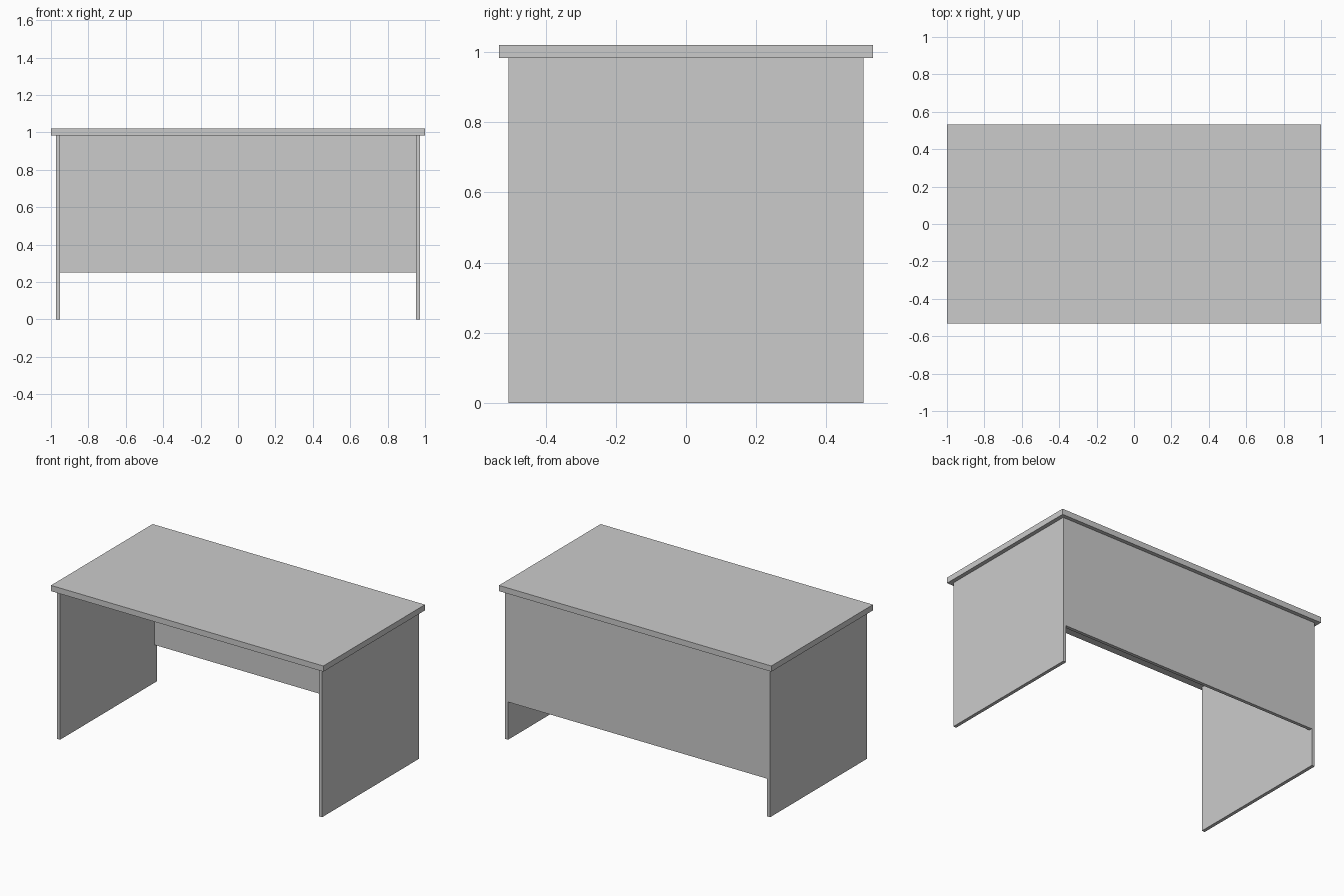
import bpy

if "Cube" in bpy.data.objects:
    bpy.data.objects.remove(bpy.data.objects["Cube"])

SIDE_X, SIDE_Y = 0.973, 0.507   # outer faces of the side panels
BOARD = 0.022                   # thickness of side and back boards
TOP_Z0, TOP_Z1 = 0.983, 1.021   # underside and top of the desktop


def box(name, lo, hi):
    """Axis-aligned board between two corners."""
    bpy.ops.mesh.primitive_cube_add(size=1, location=[(a + b) / 2 for a, b in zip(lo, hi)])
    ob = bpy.context.object
    ob.name = name
    ob.scale = [b - a for a, b in zip(lo, hi)]
    bpy.ops.object.transform_apply(location=False, rotation=False, scale=True)
    return ob


# Desktop slab
box("desktop", (-1, -0.533, TOP_Z0), (1, 0.533, TOP_Z1))

# Full-depth side panels
for name, sign in (("left_side_panel", -1), ("right_side_panel", 1)):
    xs = sorted((sign * SIDE_X, sign * (SIDE_X - BOARD)))
    box(name, (xs[0], -SIDE_Y, 0), (xs[1], SIDE_Y, TOP_Z0))

# Modesty panel between the sides, flush with the back
inner = SIDE_X - BOARD
box("back_panel", (-inner, SIDE_Y - BOARD, 0.25), (inner, SIDE_Y, TOP_Z0))
